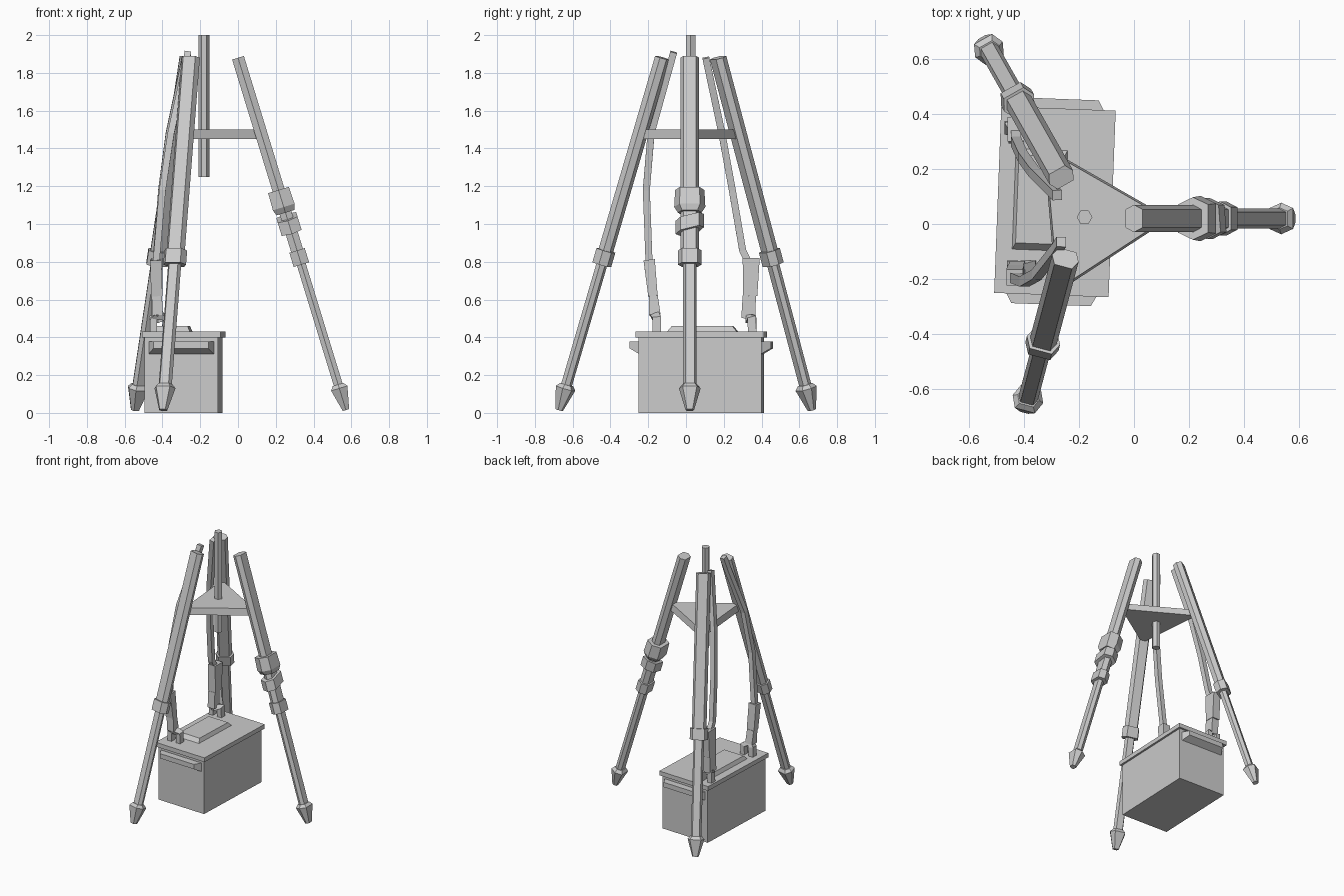
import bpy, bmesh, math
from mathutils import Vector, Matrix

cube = bpy.data.objects.get("Cube")
if cube:
    bpy.data.objects.remove(cube, do_unlink=True)

metal = bpy.data.materials.new("plain_grey")
metal.use_nodes = True
grey = (0.6, 0.6, 0.6, 1)
metal.diffuse_color = grey
metal.node_tree.nodes["Principled BSDF"].inputs["Base Color"].default_value = grey

HEX = [(-.5, 0), (-.33, -.5), (.33, -.5), (.5, 0), (.33, .5), (-.33, .5)]
ROUND = [(math.cos(k * math.pi / 3) / 2, math.sin(k * math.pi / 3) / 2) for k in range(6)]
BOX = [(-.5, -.5), (.5, -.5), (.5, .5), (-.5, .5)]


def skin(name, rings):
    """Join matching rings of points into a closed solid."""
    bm = bmesh.new()
    loops = [[bm.verts.new(p) for p in ring] for ring in rings]
    n = len(loops[0])
    for a, b in zip(loops, loops[1:]):
        for i in range(n):
            j = (i + 1) % n
            bm.faces.new((a[i], a[j], b[j], b[i]))
    bm.faces.new(loops[0])
    bm.faces.new(loops[-1])
    bmesh.ops.recalc_face_normals(bm, faces=bm.faces)
    mesh = bpy.data.meshes.new(name)
    bm.to_mesh(mesh)
    bm.free()
    mesh.materials.append(metal)
    ob = bpy.data.objects.new(name, mesh)
    bpy.context.collection.objects.link(ob)
    return ob


def loft(name, stations, side, profile=HEX, tilt=0):
    """Sweep a profile through (point, width, depth) stations."""
    pts = [Vector(s[0]) for s in stations]
    rings = []
    for i, (_, w, d) in enumerate(stations):
        axis = (pts[min(i + 1, len(pts) - 1)] - pts[max(i - 1, 0)]).normalized()
        u = (side - axis * side.dot(axis)).normalized()
        v = axis.cross(u)
        u = Matrix.Rotation(tilt, 3, v) @ u
        rings.append([pts[i] + u * a * w + v * b * d for a, b in profile])
    return skin(name, rings)


# Tripod legs: upper tube, lower tube, collar and pointed foot
LEGS = {
    "left": (Vector((0, .02, 1.88)), Vector((.57, .02, .02))),
    "back": (Vector((-.265, .17, 1.88)), Vector((-.545, .665, .02))),
    "front": (Vector((-.25, -.125, 1.88)), Vector((-.395, -.67, .02))),
}


def at(leg, z):
    top, foot = LEGS[leg]
    return top.lerp(foot, (top.z - z) / (top.z - foot.z))


def leg_part(leg, part, sizes, **options):
    top, foot = LEGS[leg]
    side = Vector((0, 0, 1)).cross(foot - top)
    loft(leg + "_leg_" + part, [(at(leg, z), w, d) for z, w, d in sizes], side, **options)


for leg in LEGS:
    leg_part(leg, "upper_tube", [(1.88, .1, .065), (.8, .1, .065)])
    leg_part(leg, "lower_tube", [(.84, .072, .048), (.13, .072, .048)])
    leg_part(leg, "collar", [(.86, .125, .085), (.785, .125, .085)])
    leg_part(leg, "foot", [(.15, .08, .06), (.13, .115, .09), (.015, .045, .035)])

# Two wrapped clamps on one leg
leg_part("left", "upper_clamp", [(1.18, .155, .115), (1.09, .165, .12), (1.06, .125, .1)])
leg_part("left", "lower_clamp", [(1.035, .155, .11), (.965, .155, .11)], tilt=.25)

# Triangular brace between the legs and the centre post
low = [at(leg, 1.45) for leg in LEGS]
high = [p.lerp(sum(low, Vector()) / 3, .05) + Vector((0, 0, .05)) for p in low]
skin("leg_brace", [low, high])
loft("centre_post", [((-.18, .025, 1.25), .057, .057), ((-.18, .025, 2), .057, .057)],
     Vector((1, 0, 0)), profile=ROUND)

# Storage case, slightly turned under the tripod
turn = Matrix.Translation((-.288, .081, 0)) @ Matrix.Rotation(-.038, 4, "Z")


def rect(x, y, sx, sy, z):
    return [turn @ Vector((x + a * sx, y + b * sy, z)) for a, b in BOX]


skin("case_body", [rect(0, 0, .388, .65, 0), rect(0, 0, .388, .65, .4)])
skin("case_lid", [rect(0, 0, .417, .68, .4), rect(0, 0, .417, .68, .432)])
skin("lid_panel", [rect(-.055, .005, .19, .37, .43), rect(-.055, .005, .165, .32, .46)])
for name, s in (("front", -1), ("back", 1)):
    rings = []
    for y, w, bottom in ((.32, .35, .31), (.375, .29, .342)):
        rings.append([turn @ Vector((a * w, s * y, z))
                      for a, z in ((-.5, bottom), (.5, bottom), (.5, .378), (-.5, .378))])
    skin(name + "_case_handle", rings)

# Two long rifles propped upright on the case
X = Vector((1, 0, 0))


def rifle(name, barrel, body, grip, base):
    loft(name + "_barrel", [(p, .035, .037) for p in barrel], X, profile=BOX)
    loft(name + "_receiver", [(p, .06, w) for p, w in body], X, profile=BOX)
    loft(name + "_stock", [(p, .055, w) for p, w in grip], X, profile=BOX)
    # forked butt resting on the lid
    for tag, dx in (("left", .035), ("right", -.035)):
        foot = Vector(base) + Vector((dx, 0, 0))
        loft(name + "_butt_" + tag, [(grip[1][0], .035, .05), (foot + Vector((0, 0, .07)), .035, .045),
                                     (foot, .035, .045)], X, profile=BOX)


rifle("front_rifle",
      [(-.435, -.195, .78), (-.4, -.21, 1.18), (-.355, -.185, 1.48), (-.28, -.09, 1.82), (-.265, -.065, 1.91)],
      [((-.435, -.195, .81), .06), ((-.43, -.175, .62), .05)],
      [((-.43, -.172, .62), .045), ((-.425, -.165, .52), .06)],
      (-.41, -.155, .43))
rifle("back_rifle",
      [(-.43, .34, .78), (-.43, .3, .86), (-.405, .245, 1.18), (-.365, .19, 1.48), (-.28, .105, 1.88)],
      [((-.43, .345, .82), .09), ((-.43, .34, .62), .075)],
      [((-.43, .335, .62), .07), ((-.43, .33, .5), .075)],
      (-.42, .35, .43))
